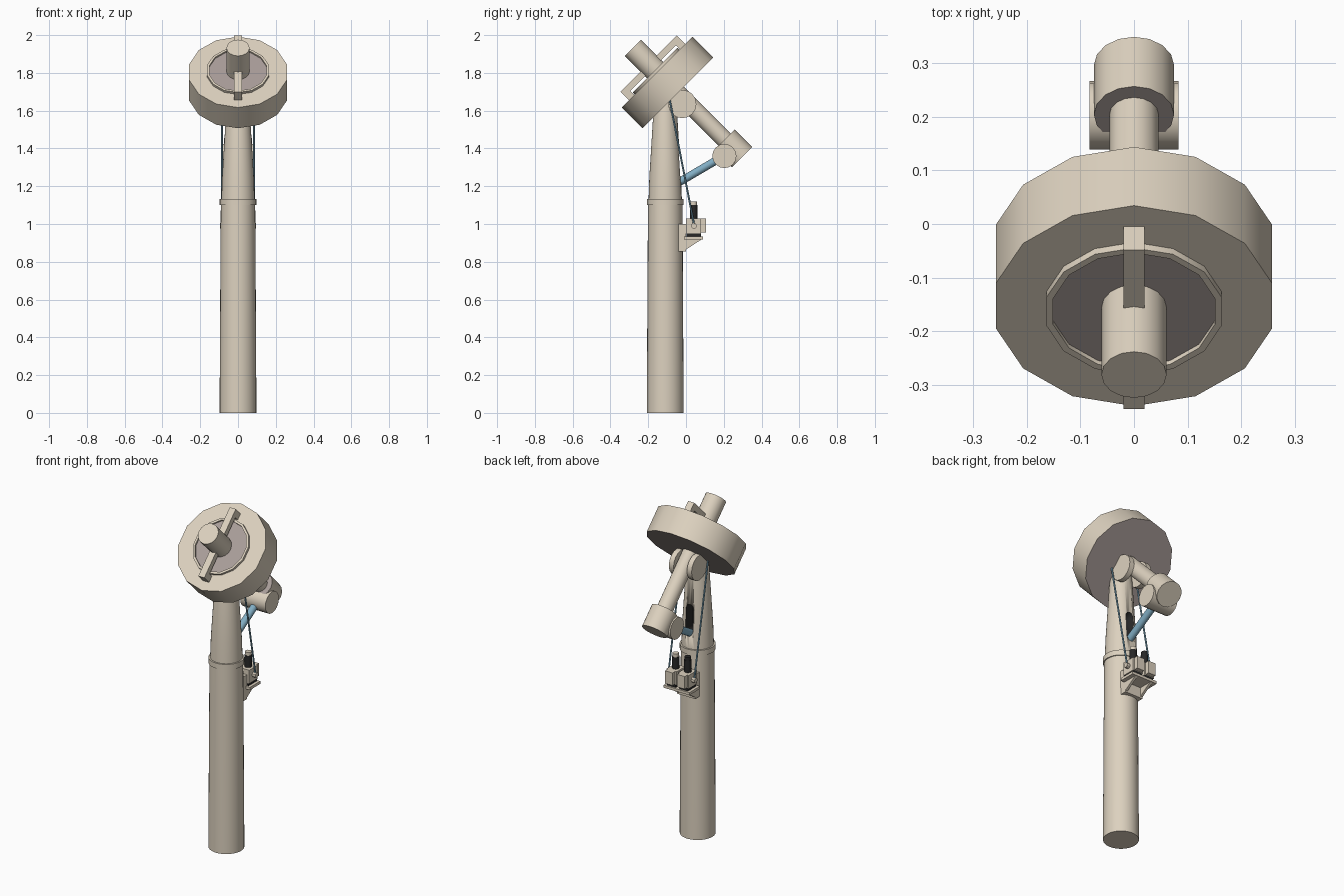
import bpy, bmesh, math
from mathutils import Matrix, Vector

if "Cube" in bpy.data.objects:
    bpy.data.objects.remove(bpy.data.objects["Cube"])


def material(name, col):
    m = bpy.data.materials.new(name)
    m.diffuse_color = (*col, 1)
    m.use_nodes = True
    m.node_tree.nodes["Principled BSDF"].inputs["Base Color"].default_value = m.diffuse_color
    return m


TAN = material("tan", (0.72, 0.64, 0.52))
MAUVE = material("mauve", (0.40, 0.34, 0.32))
BLUE = material("blue", (0.22, 0.42, 0.55))
BLACK = material("black", (0.02, 0.02, 0.02))


def finish(name, bm, mats, matrix=Matrix()):
    bmesh.ops.recalc_face_normals(bm, faces=bm.faces)
    bm.transform(matrix)
    me = bpy.data.meshes.new(name)
    bm.to_mesh(me)
    bm.free()
    for m in mats:
        me.materials.append(m)
    ob = bpy.data.objects.new(name, me)
    bpy.context.collection.objects.link(ob)
    bpy.context.view_layer.objects.active = ob
    bpy.ops.object.select_all(action='DESELECT')
    ob.select_set(True)
    bpy.ops.object.shade_smooth_by_angle(angle=math.radians(30))
    return ob


def lathe(name, profile, n, matrix=Matrix(), mats=(TAN,), marked=()):
    """Revolve (radius, z) points; profile starts and ends on the axis."""
    bm = bmesh.new()
    rings = []
    for r, z in profile:
        if r == 0:
            rings.append(None)
        else:
            rings.append([bm.verts.new((r * math.sin(2 * math.pi * k / n),
                                        r * math.cos(2 * math.pi * k / n), z)) for k in range(n)])
    for i, (a, b) in enumerate(zip(rings, rings[1:])):
        if a is None or b is None:
            faces = [bm.faces.new(a or b)]
        else:
            faces = [bm.faces.new((a[k], a[(k + 1) % n], b[(k + 1) % n], b[k])) for k in range(n)]
        for f in faces:
            f.material_index = 1 if i in marked else 0
    return finish(name, bm, mats, matrix)


def rod(name, a, b, r, n=16, mat=TAN):
    a, b = Vector(a), Vector(b)
    d = b - a
    mx = Matrix.Translation(a) @ d.to_track_quat('Z', 'Y').to_matrix().to_4x4()
    return lathe(name, [(0, 0), (r, 0), (r, d.length), (0, d.length)], n, mx, (mat,))


def box(name, lo, hi, mat=TAN, matrix=Matrix()):
    bm = bmesh.new()
    bmesh.ops.create_cube(bm, size=1)
    for v in bm.verts:
        v.co = [(l + h) / 2 + c * (h - l) for l, h, c in zip(lo, hi, v.co)]
    return finish(name, bm, (mat,), matrix)


def extrude_x(name, pts, x0, x1, mat=TAN):
    """Extrude a (y, z) outline along x."""
    bm = bmesh.new()
    f = bm.faces.new([bm.verts.new((x0, y, z)) for y, z in pts])
    g = bmesh.ops.extrude_face_region(bm, geom=[f])
    bmesh.ops.translate(bm, vec=(x1 - x0, 0, 0),
                        verts=[v for v in g['geom'] if isinstance(v, bmesh.types.BMVert)])
    return finish(name, bm, (mat,))


# Pole with collar and tapered upper section
PY = -0.11
pole_mx = Matrix.Translation((0, PY, 0))
lathe("lower_pole", [(0, 0), (0.097, 0), (0.097, 0.12), (0.092, 1.0), (0.091, 1.105), (0, 1.105)], 32, pole_mx)
lathe("pole_collar", [(0, 1.1), (0.097, 1.1), (0.097, 1.132), (0, 1.132)], 32, pole_mx)
upper = lathe("upper_pole", [(0, 1.13), (0.088, 1.13), (0.084, 1.25), (0.061, 1.62), (0.05, 1.67), (0, 1.67)], 32, pole_mx)

# Slot in the back of the upper pole
bm = bmesh.new()
zs, zr = (1.365, 1.235), 0.025
outline = [(zr * math.cos(t), zs[k] + zr * math.sin(t))
           for k in (0, 1) for t in [math.pi * (k + i / 8) for i in range(9)]]
f = bm.faces.new([bm.verts.new((x, -0.1, z)) for x, z in outline])
g = bmesh.ops.extrude_face_region(bm, geom=[f])
bmesh.ops.translate(bm, vec=(0, 0.15, 0), verts=[v for v in g['geom'] if isinstance(v, bmesh.types.BMVert)])
cutter = finish("slot_cutter", bm, (BLACK,))
cutter.hide_render = True
cutter.hide_viewport = True
mod = upper.modifiers.new("slot", 'BOOLEAN')
mod.operation, mod.solver, mod.object = 'DIFFERENCE', 'EXACT', cutter
mod.material_mode = 'TRANSFER'

# Tilted head: local z points out of the front face
HEAD = Matrix.Translation((0, -0.153, 1.804)) @ Matrix.Rotation(math.radians(45), 4, 'X')
lathe("head_drum", [(0, -0.155), (0.265, -0.155), (0.265, 0), (0.168, 0), (0.168, 0.015),
                    (0.155, 0.015), (0.155, 0.005), (0, 0.005)], 14, HEAD, (TAN, MAUVE), (0, 6))
lathe("head_barrel", [(0, 0), (0.061, 0), (0.061, 0.182), (0, 0.182)], 16, HEAD)
box("front_bar", (-0.02, -0.21, 0.03), (0.02, 0.21, 0.063), TAN, HEAD)
for s, side in ((-1, "lower"), (1, "upper")):
    lo, hi = sorted((s * 0.172, s * 0.21))
    box(side + "_bar_foot", (-0.02, lo, -0.002), (0.02, hi, 0.031), TAN, HEAD)

# Rear arm and counterweight on the same axis
lathe("rear_arm", [(0, -0.52), (0.046, -0.52), (0.046, -0.15), (0, -0.15)], 16, HEAD)
lathe("counterweight", [(0, -0.636), (0.075, -0.636), (0.075, -0.505), (0, -0.505)], 16, HEAD, (TAN, MAUVE), (2,))
rod("counterweight_pivot", (-0.083, 0.203, 1.36), (0.083, 0.203, 1.36), 0.064)
rod("strut", (0, -0.09, 1.19), (0, 0.2, 1.36), 0.021, 16, BLUE)

# Winch bracket behind the pole
box("bracket_plate", (-0.06, -0.06, 0.855), (0.06, 0.0, 1.0))
box("bracket_shelf", (-0.085, -0.01, 0.918), (0.085, 0.09, 0.934))

for s, side in ((-1, "left"), (1, "right")):
    # Hinge cheeks
    rod(side + "_hinge_cheek", (s * 0.044, -0.02, 1.635), (s * 0.075, -0.02, 1.635), 0.075)
    # Bracket gussets
    x0, x1 = sorted((s * 0.045, s * 0.06))
    extrude_x(side + "_gusset", [(-0.03, 0.855), (-0.015, 0.855), (0.085, 0.92), (-0.03, 0.92)], x0, x1)
    # Winch: base, gearbox, motor and cap
    c = s * 0.04
    box(side + "_winch_base", (c - 0.028, 0.003, 0.932), (c + 0.028, 0.08, 0.952), BLACK)
    box(side + "_gearbox", (c - 0.034, 0.0, 0.95), (c + 0.034, 0.08, 1.03))
    box(side + "_gearbox_cover", (c - 0.025, 0.08, 0.955), (c + 0.025, 0.105, 1.03))
    rod(side + "_motor", (c, 0.04, 1.03), (c, 0.04, 1.1), 0.02, 16, BLACK)
    rod(side + "_motor_cap", (c, 0.04, 1.1), (c, 0.04, 1.12), 0.018, 16, TAN if s > 0 else BLACK)
    # Cable and its spool
    rod(side + "_spool", (s * 0.07, 0.042, 0.99), (s * 0.095, 0.042, 0.99), 0.015, 12)
    rod(side + "_cable", (s * 0.085, 0.044, 0.99), (s * 0.085, -0.088, 1.665), 0.005, 8, BLUE)
